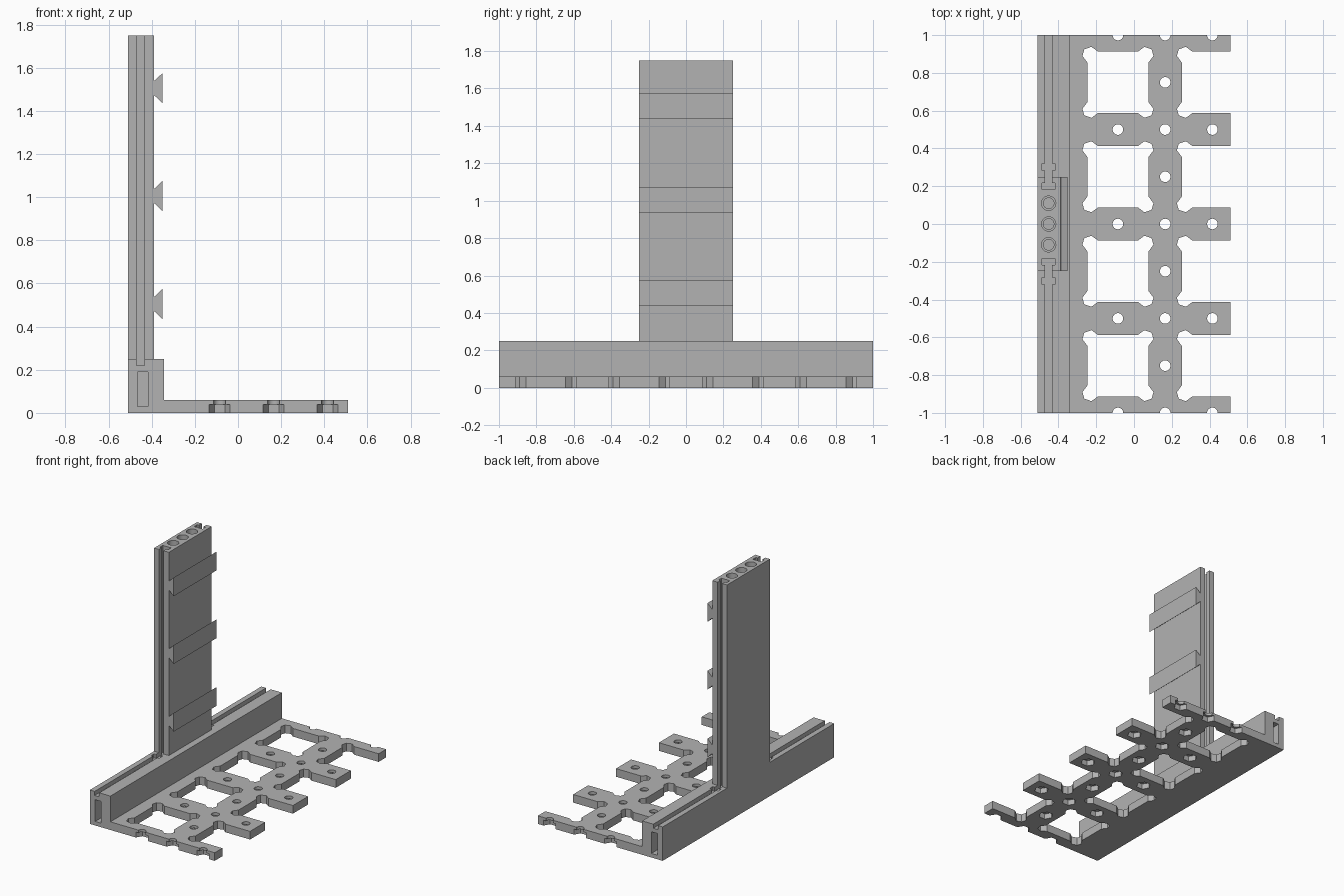
import bpy, bmesh, math

if "Cube" in bpy.data.objects:
    bpy.data.objects.remove(bpy.data.objects["Cube"], do_unlink=True)

grey = bpy.data.materials.new("plain grey")
grey.use_nodes = True
COLOUR = (0.45, 0.45, 0.45, 1)
grey.diffuse_color = COLOUR
grey.node_tree.nodes["Principled BSDF"].inputs["Base Color"].default_value = COLOUR


def prism(name, outlines, lo, hi, axis="z"):
    """Extrude closed 2D outlines along z (outline in xy) or y (outline in xz)."""
    bm = bmesh.new()
    for pts in outlines:
        place = (lambda u, v, w: (u, v, w)) if axis == "z" else (lambda u, v, w: (u, w, v))
        face = bm.faces.new([bm.verts.new(place(u, v, lo)) for u, v in pts])
        out = bmesh.ops.extrude_face_region(bm, geom=[face])
        move = [g for g in out["geom"] if isinstance(g, bmesh.types.BMVert)]
        bmesh.ops.translate(bm, verts=move, vec=place(0, 0, hi - lo))
    bmesh.ops.recalc_face_normals(bm, faces=bm.faces)
    mesh = bpy.data.meshes.new(name)
    bm.to_mesh(mesh)
    bm.free()
    mesh.materials.append(grey)
    obj = bpy.data.objects.new(name, mesh)
    bpy.context.collection.objects.link(obj)
    return obj


def cut(target, cutter):
    """Subtract the cutter from the target, then remove it."""
    cutter.hide_render = True
    mod = target.modifiers.new("cut", "BOOLEAN")
    mod.operation, mod.solver, mod.object = "DIFFERENCE", "EXACT", cutter
    bpy.context.view_layer.update()
    graph = bpy.context.evaluated_depsgraph_get()
    mesh = bpy.data.meshes.new_from_object(target.evaluated_get(graph))
    target.modifiers.clear()
    target.data = mesh
    bpy.data.objects.remove(cutter, do_unlink=True)


def ring(x, y, r, n):
    return [(x + r * math.cos(math.tau * i / n), y + r * math.sin(math.tau * i / n))
            for i in range(n)]


def rect(x0, x1, y0, y1):
    return [(x0, y0), (x1, y0), (x1, y1), (x0, y1)]


def opening(cx, cy):
    """Square window with clipped ears in its corners."""
    ear = [(.162, .105), (.188, .14), (.178, .175), (.14, .188), (.105, .162)]
    pts = []
    for sx, sy in ((1, 1), (-1, 1), (-1, -1), (1, -1)):
        corner = [(cx + sx * a, cy + sy * b) for a, b in ear]
        pts += corner if sx * sy > 0 else corner[::-1]
    return pts


BACK, FACE, MID = -.51, -.342, -.452
THICK, RAIL, TOP = .06, .25, 1.75

# Base: L-shaped body with the grid plate and the rail
base = prism("base_plate_and_rail", [[(BACK, 0), (.51, 0), (.51, THICK), (FACE, THICK),
                                      (FACE, RAIL), (BACK, RAIL)]], -1, 1, "y")
cut(base, prism("window_cutter", [opening(x, y) for x in (-.085, .415)
                                  for y in (-.75, -.25, .25, .75)], -.1, .15))

# Screw holes with hexagonal nut pockets underneath
spots = [(.165, k * .25) for k in range(-4, 5)]
spots += [(x, k * .5) for x in (-.085, .415) for k in range(-2, 3)]
cut(base, prism("nut_cutter", [ring(x, y, .049, 6) for x, y in spots], -.1, .04))
cut(base, prism("screw_cutter", [ring(x, y, .028, 32) for x, y in spots], .02, .15))

# Rail: top groove, end pockets and keyed slots beside the column
cut(base, prism("groove_cutter", [rect(MID - .019, MID + .019, -1.1, 1.1)], .22, .4))
for s in (-1, 1):
    y0, y1 = sorted((s * .9, s * 1.1))
    cut(base, prism("pocket_cutter", [rect(-.466, -.418, .03, .19)], y0, y1, "y"))
    for near, far, half in ((.183, .218, .034), (.21, .29, .019), (.284, .32, .034)):
        a, b = sorted((s * near, s * far))
        cut(base, prism("key_cutter", [rect(MID - half, MID + half, a, b)], .22, .4))

# Column: T-slotted bar
slot = [(-.39, .25), (MID + .019, .25), (MID + .019, .218), (MID + .034, .218),
        (MID + .034, .183), (MID - .034, .183), (MID - .034, .218), (MID - .019, .218),
        (MID - .019, .25), (BACK, .25)]
column = prism("column", [slot + [(x, -y) for x, y in reversed(slot)]], .22, TOP)

# Stepped holes in the top of the column
bores = (-.11, 0, .11)
cut(column, prism("bore_cutter", [ring(MID, y, .038, 32) for y in bores], TOP - .15, TOP + .1))
cut(column, prism("pilot_cutter", [ring(MID, y, .028, 32) for y in bores], .4, TOP - .1))

# Dovetail ribs on the inner face of the column
for name, z in (("lower", .505), ("middle", 1.005), ("upper", 1.505)):
    prism(name + "_dovetail_rib", [[(-.395, z - .035), (-.386, z - .035), (-.351, z - .069),
                                    (-.351, z + .069), (-.386, z + .035),
                                    (-.395, z + .035)]], -.25, .25, "y")

# Smooth the round holes, keep every edge sharp
bpy.ops.object.select_all(action="DESELECT")
for obj in (base, column):
    obj.select_set(True)
bpy.context.view_layer.objects.active = base
bpy.ops.object.shade_smooth_by_angle(angle=math.radians(20))
